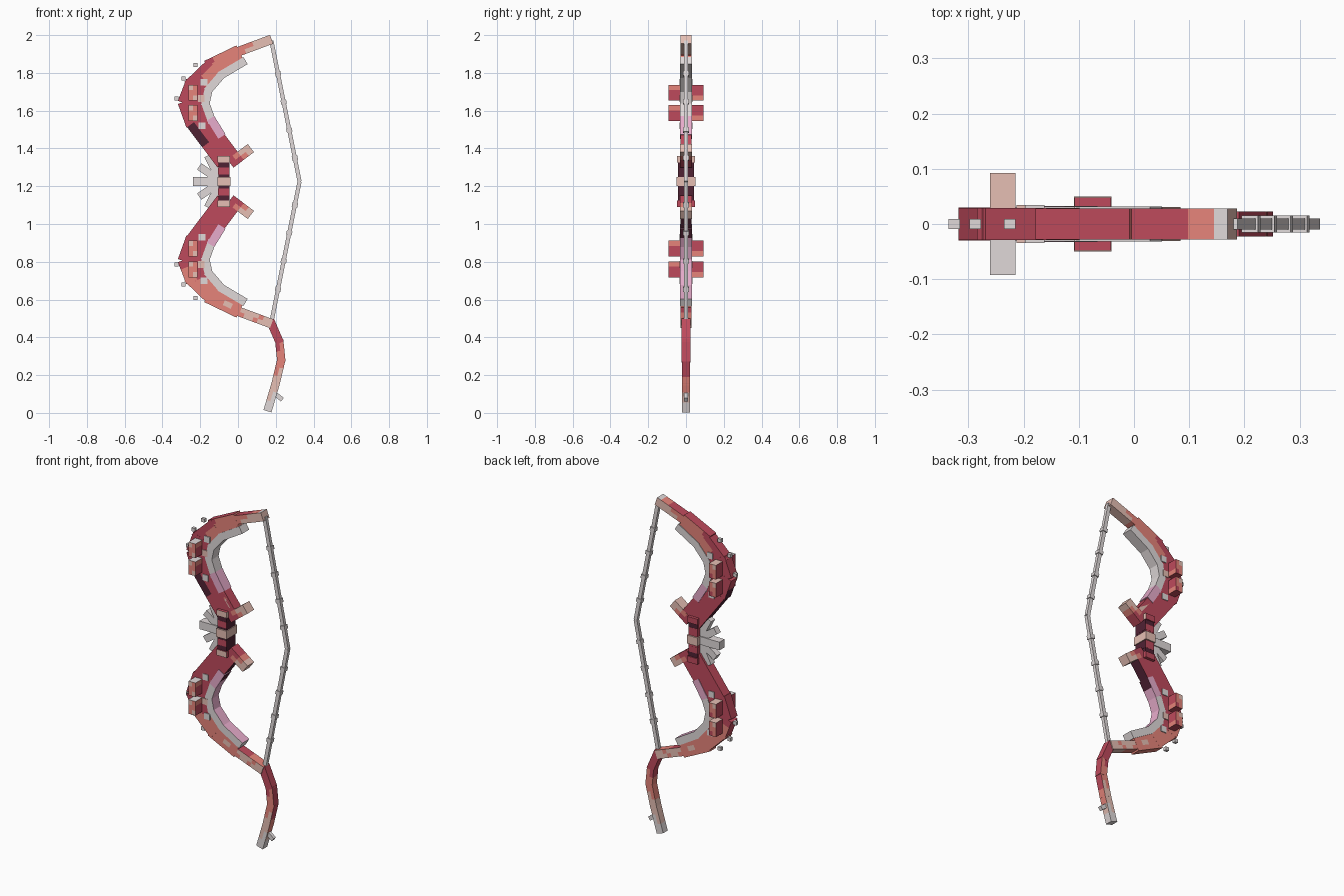
import bpy, bmesh
from mathutils import Vector

cube = bpy.data.objects.get("Cube")
if cube:
    bpy.data.objects.remove(cube, do_unlink=True)

MID = 1.225  # height of the grip centre, the bow mirrors about it


def material(name, rgb):
    lin = [((c / 255 + 0.055) / 1.055) ** 2.4 for c in rgb]
    m = bpy.data.materials.new(name)
    m.use_nodes = True
    m.diffuse_color = (*lin, 1)
    m.node_tree.nodes["Principled BSDF"].inputs["Base Color"].default_value = (*lin, 1)
    return m


KEYS = "CSTGPM"
MATS = [
    material("crimson", (190, 74, 92)),
    material("salmon", (230, 132, 122)),
    material("tan pink", (230, 191, 180)),
    material("pale grey", (224, 217, 217)),
    material("pink", (236, 176, 208)),
    material("dark maroon", (80, 34, 52)),
]


def bar(name, p, q, width, half, paint, back=None, outer=None, inner=None, caps=None,
        y=0.0, flip=False):
    """Box from p to q in the XZ plane. paint: rows split by '/', one colour per cell.
    back, outer, inner and caps recolour the back, the two long edges and the two ends."""
    rows = paint.split("/")
    rear = (back or paint).split("/")
    nc, nr = len(rows[0]), len(rows)
    p, q = Vector(p), Vector(q)
    d = q - p
    n = Vector((-d.y, d.x)).normalized() * width
    bm = bmesh.new()
    grid = {}
    for i in range(nc + 1):
        for j in range(nr + 1):
            c = p + d * (i / nc) + n * (j / nr - 0.5)
            z = 2 * MID - c.y if flip else c.y
            for k in (-1, 1):
                grid[i, j, k] = bm.verts.new((c.x, y + k * half, z))

    def face(key, *corners):
        bm.faces.new([grid[c] for c in corners]).material_index = KEYS.index(key)

    def edge(key, a, b):
        face(key, (*a, -1), (*b, -1), (*b, 1), (*a, 1))

    for i in range(nc):
        for j in range(nr):
            for k, side_rows in ((-1, rows), (1, rear)):
                face(side_rows[j][i], (i, j, k), (i + 1, j, k), (i + 1, j + 1, k), (i, j + 1, k))
        a = outer or rows[0]
        b = inner or rows[-1]
        edge(a[i * len(a) // nc], (i, 0), (i + 1, 0))
        edge(b[i * len(b) // nc], (i, nr), (i + 1, nr))
    for j in range(nr):
        start, end = caps or (rows[j][0], rows[j][-1])
        edge(start, (0, j), (0, j + 1))
        edge(end, (nc, j), (nc, j + 1))
    bmesh.ops.recalc_face_normals(bm, faces=bm.faces)
    me = bpy.data.meshes.new(name)
    bm.to_mesh(me)
    bm.free()
    for m in MATS:
        me.materials.append(m)
    bpy.context.collection.objects.link(bpy.data.objects.new(name, me))


def block(name, x, z, size, half, key, flip=False):
    bar(name, (x, z + size / 2), (x, z - size / 2), size, half, key, flip=flip)


# Limb segments from tip to grip: start, end, width, upper paint, lower paint, outer edges
LIMB = [
    ((0.178, 1.978), (-0.013, 1.907), 0.05, "TTTTSSSS/TTTTTTSS", "TTTSTTSS/TTSTTTTS", "GSSCCCCC", "TTTTSSSS"),
    ((0.01, 1.907), (-0.16, 1.825), 0.085, "SSSC/SSSS/SSSS", "SSSS/STSS/SSSS", "C", "S"),
    ((-0.12, 1.83), (-0.245, 1.71), 0.115, "CCCC/SSCC/SSSC", "SSSS/SSSC/SSCC", "C", "S"),
    ((-0.215, 1.746), (-0.26, 1.63), 0.125, "CC/CC", "SSC/CCC", "C", "C"),
    ((-0.25, 1.66), (-0.205, 1.535), 0.145, "CC/CC", "CC/CC", "CM", "C"),
    ((-0.215, 1.553), (-0.055, 1.34), 0.135, "MMCC/CCCC/CCCC", "C", "M", "C"),
]
STRIP = [(0.04, 1.865), (-0.087, 1.79), (-0.156, 1.71), (-0.172, 1.637), (-0.14, 1.548)]

# Grip bands from the end to the centre: top, bottom, width, half depth, front, back, inner
BANDS = [
    (1.36, 1.325, 0.066, 0.048, "T", "C", "T"), (1.325, 1.298, 0.058, 0.042, "M", "M", "M"),
    (1.298, 1.262, 0.06, 0.043, "C", "C", "M"), (1.262, 1.245, 0.058, 0.042, "M", "C", "M"),
]

for side, low in (("upper", False), ("lower", True)):
    for i, (p, q, w, up, down, rim, low_rim) in enumerate(LIMB):
        root = i == len(LIMB) - 1
        inner = ("M" if root else "SSSSCCCC" if i == 0 else None) if low else None
        bar(f"{side}_limb_{i + 1}", p, q, w, 0.028 + 0.0004 * i, down if low else up,
            back=None if low else up.replace("M", "C"),
            outer=low_rim if low else rim, inner=inner, flip=low)

    # Pale lining on the inside of the curve
    for i, (a, b) in enumerate(zip(STRIP, STRIP[1:])):
        a, b = Vector(a), Vector(b)
        bar(f"{side}_lining_{i + 1}", a, b + (b - a).normalized() * 0.012, 0.043, 0.032, "G",
            inner="P" if low else None, flip=low)
    bar(f"{side}_lining_end", (-0.145, 1.56), (-0.085, 1.463), 0.045, 0.033, "PP",
        inner="PM" if low else "PP", flip=low)

    # Small inlaid blocks and loose chips
    for i, (x, z) in enumerate([(-0.19, 1.52), (-0.195, 1.665), (-0.18, 1.75)]):
        block(f"{side}_inlay_{i + 1}", x, z, 0.036, 0.034, "GTG"[i], low)
    for i, (x, z) in enumerate([(-0.288, 1.77), (-0.326, 1.664), (-0.225, 1.843)]):
        block(f"{side}_chip_{i + 1}", x, z, 0.021, 0.009, "G", low)

    # Prong beside the grip
    bar(f"{side}_prong", (-0.04, 1.32), (0.068, 1.402), 0.054, 0.031, "CCST/CSTT", flip=low)

    # Grip bands
    for i, (top, bottom, w, half, front, rear, inner) in enumerate(BANDS):
        bar(f"{side}_grip_band_{i + 1}", (-0.075, top), (-0.075, bottom), w, half, front,
            back=rear, outer="C", inner="C" if low and i == 0 else inner, caps="CC", flip=low)

    # Slanted rays of the fan
    for i, (x, z) in enumerate([(-0.205, 1.305), (-0.16, 1.362)]):
        bar(f"{side}_fan_ray_{i + 1}", (-0.09, MID), (x, z), 0.04, 0.018, "G", flip=low)

    # Half of the string with knots
    tip, apex = Vector((0.177, 1.97)), Vector((0.326, MID))
    bar(f"{side}_string", tip, apex, 0.022, 0.01, "G", flip=low)
    for i in range(4):
        a = tip.lerp(apex, 0.22 + 0.2 * i)
        b = tip.lerp(apex, 0.25 + 0.2 * i)
        bar(f"{side}_knot_{i + 1}", a, b, 0.03, 0.015, "G", flip=low)

# Studs on the front and back of each limb
for i, z in enumerate((1.695, 1.588, 0.87, 0.76)):
    ends = (-0.238, z + 0.042), (-0.238, z - 0.042)
    bar(f"front_stud_{i + 1}", *ends, 0.046, 0.032, "TSS/SST", outer="C", inner="SCC",
        caps="GC", y=-0.06)
    bar(f"back_stud_{i + 1}", *ends, 0.046, 0.032, "TSS/SSC", outer="C", inner="CCS",
        caps="TC", y=0.06)

bar("upper_lining_trim", (-0.1, 1.48), (-0.02, 1.378), 0.022, 0.03, "ST", inner="C")
bar("grip_centre_band", (-0.075, 1.25), (-0.075, 1.2), 0.068, 0.05, "T")
bar("fan_middle_ray", (-0.09, MID), (-0.237, MID), 0.048, 0.024, "G")

# Ribbon tail under the lower tip: start, end, paint, +x edge
TAIL = [
    ((0.17, 0.49), (0.222, 0.37), "CC/CC", "C"),
    ((0.218, 0.385), (0.23, 0.27), "CS/SS", "C"),
    ((0.23, 0.285), (0.198, 0.15), "SST/STT", "CCS"),
    ((0.202, 0.165), (0.156, 0.009), "TTG/TGG", "STG"),
]
for i, (a, b, paint, edge_paint) in enumerate(TAIL):
    bar(f"tail_{i + 1}", a, b, 0.044, 0.023 - 0.0005 * i, paint, inner=edge_paint)
bar("tail_spur", (0.19, 0.105), (0.235, 0.07), 0.024, 0.01, "G")
